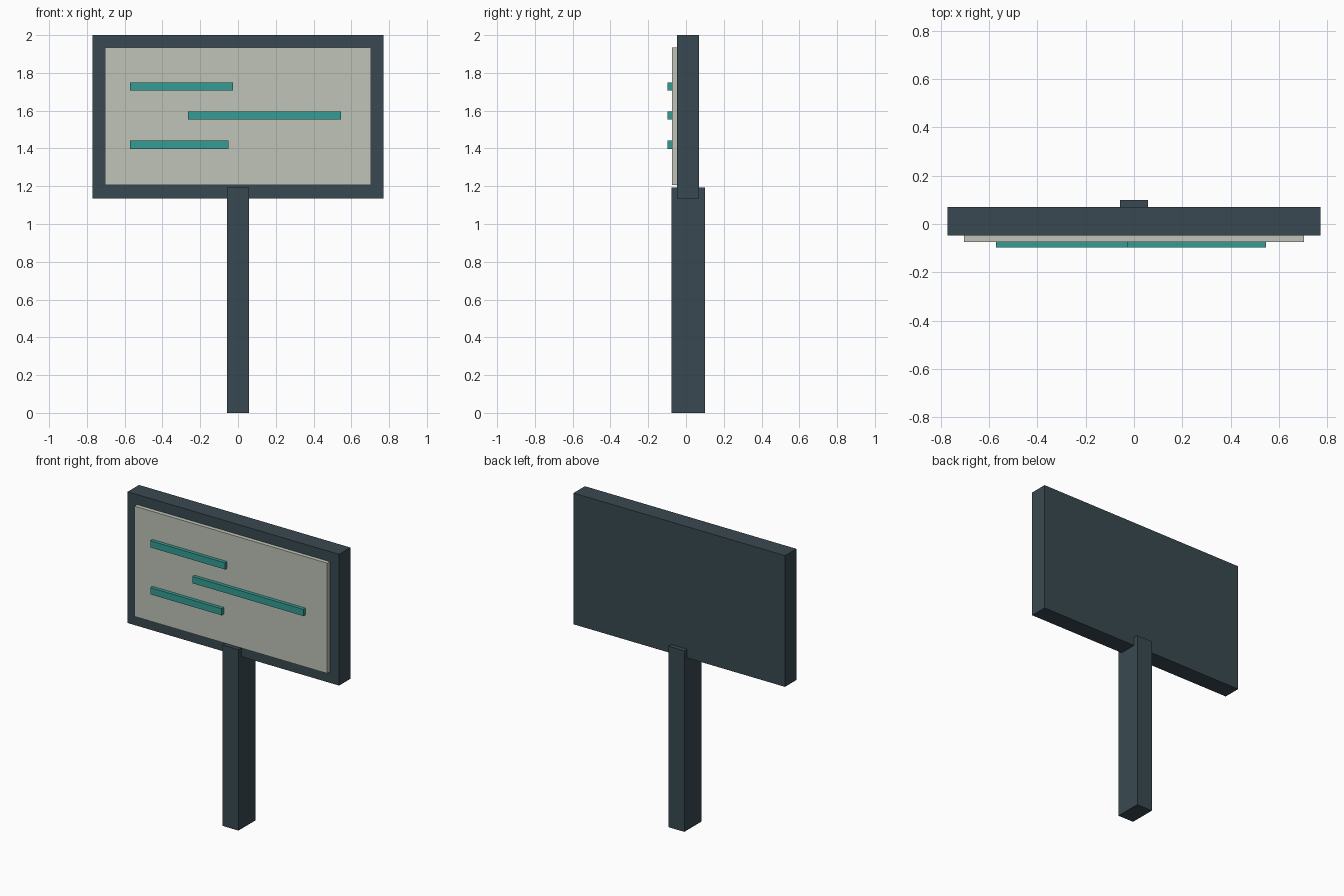
import bpy

if "Cube" in bpy.data.objects:
    bpy.data.objects.remove(bpy.data.objects["Cube"])


def srgb(r, g, b):
    """Convert 0-255 sRGB to a linear colour."""
    lin = [c / 255 / 12.92 if c / 255 <= 0.04045 else ((c / 255 + 0.055) / 1.055) ** 2.4
           for c in (r, g, b)]
    return (*lin, 1.0)


def material(name, rgb):
    mat = bpy.data.materials.new(name)
    mat.diffuse_color = srgb(*rgb)
    mat.use_nodes = True
    mat.node_tree.nodes["Principled BSDF"].inputs["Base Color"].default_value = mat.diffuse_color
    return mat


def box(name, x, y, z, mat):
    """Axis-aligned box from (min, max) ranges."""
    bpy.ops.mesh.primitive_cube_add(size=1)
    ob = bpy.context.object
    ob.name = name
    for v in ob.data.vertices:
        v.co = [r[0] if c < 0 else r[1] for c, r in zip(v.co, (x, y, z))]
    ob.data.materials.append(mat)
    return ob


slate = material("dark slate", (57, 73, 81))
cream = material("pale grey green", (191, 196, 183))
teal = material("teal", (52, 156, 147))

# Post and sign board
box("post", (-0.058, 0.058), (-0.078, 0.1), (0, 1.193), slate)
box("board", (-0.771, 0.771), (-0.048, 0.07), (1.135, 2.0), slate)

# Raised face panel
box("face_panel", (-0.703, 0.703), (-0.075, -0.03), (1.207, 1.934), cream)

# Three raised bars on the panel
for i, (x0, x1, zc) in enumerate([(-0.571, -0.026, 1.728),
                                  (-0.264, 0.546, 1.574),
                                  (-0.571, -0.051, 1.419)]):
    box(f"bar_{i + 1}", (x0, x1), (-0.098, -0.065), (zc - 0.022, zc + 0.022), teal)
